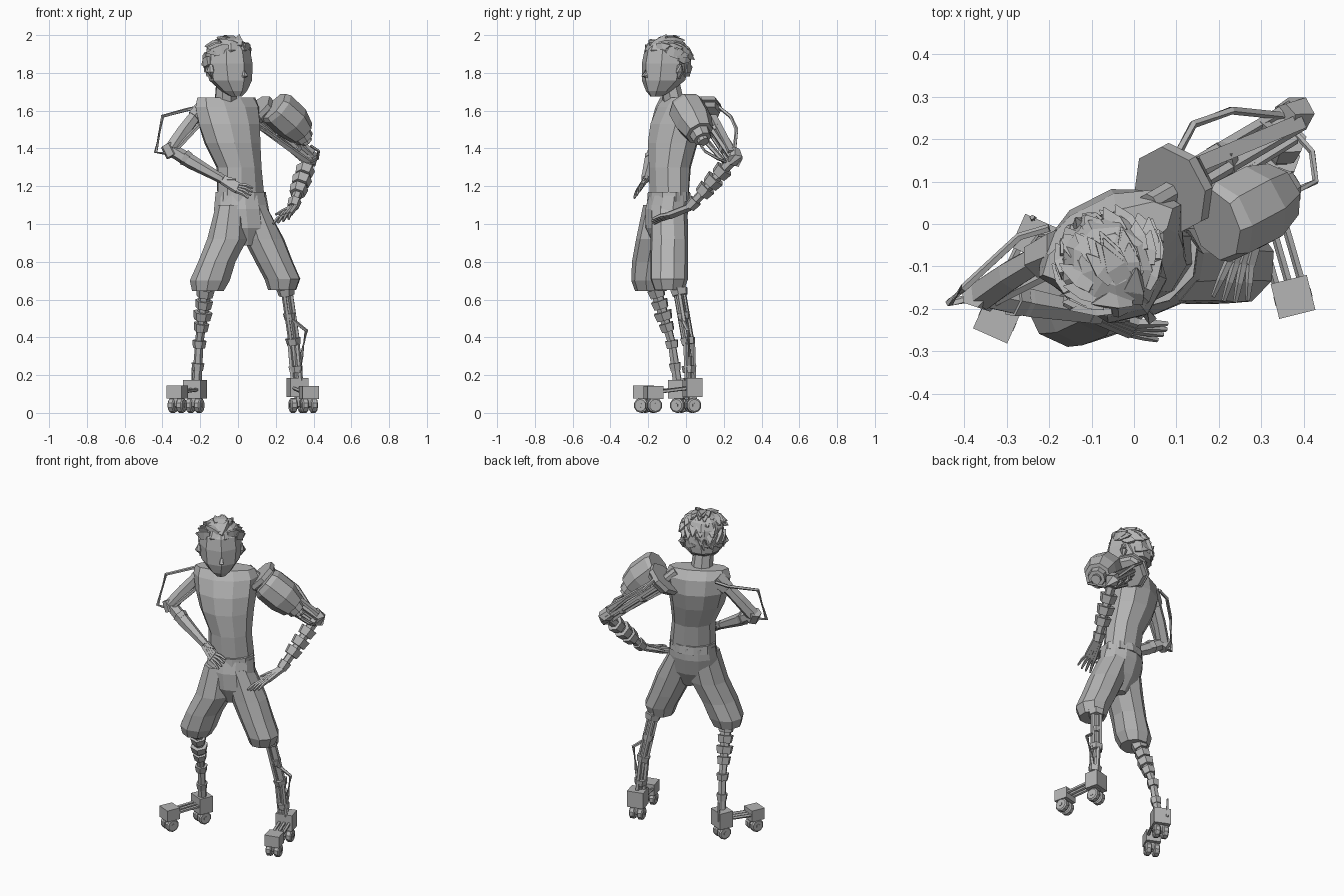
import bpy, bmesh, math, random
from mathutils import Vector, Matrix

if "Cube" in bpy.data.objects:
    bpy.data.objects.remove(bpy.data.objects["Cube"], do_unlink=True)

GREY = (0.46, 0.46, 0.46, 1)
mat = bpy.data.materials.new("plain grey")
mat.use_nodes = True
mat.diffuse_color = GREY
mat.node_tree.nodes["Principled BSDF"].inputs["Base Color"].default_value = GREY


def finish(name, bm):
    bmesh.ops.recalc_face_normals(bm, faces=bm.faces)
    me = bpy.data.meshes.new(name)
    bm.to_mesh(me)
    bm.free()
    me.materials.append(mat)
    ob = bpy.data.objects.new(name, me)
    bpy.context.collection.objects.link(ob)
    return ob


def skin(bm, rings):
    """Bridge rings of points and cap both ends."""
    vs = [[bm.verts.new(p) for p in ring] for ring in rings]
    n = len(vs[0])
    for a, b in zip(vs, vs[1:]):
        for i in range(n):
            j = (i + 1) % n
            bm.faces.new((a[i], a[j], b[j], b[i]))
    bm.faces.new(vs[0])
    bm.faces.new(vs[-1])


def loft(name, rings, yaw=0, n=8):
    """Stack of horizontal ellipses: x, y, z, half width, half depth."""
    turn = Matrix.Rotation(math.radians(yaw), 3, 'Z')
    steps = [2 * math.pi * i / n for i in range(n)]
    bm = bmesh.new()
    skin(bm, [[Vector((x, y, z)) + turn @ Vector((rx * math.cos(t), ry * math.sin(t), 0))
               for t in steps] for x, y, z, rx, ry in rings])
    return finish(name, bm)


def tube_into(bm, pts, radii, n):
    pts = [Vector(p) for p in pts]
    rings = []
    for i, p in enumerate(pts):
        d = pts[min(i + 1, len(pts) - 1)] - pts[max(i - 1, 0)]
        q = d.to_track_quat('Z', 'Y')
        r = radii[min(i, len(radii) - 1)]
        rings.append([p + q @ Vector((r * math.cos(t), r * math.sin(t), 0))
                      for t in (2 * math.pi * (k + 0.5) / n for k in range(n))])
    skin(bm, rings)


def tube(name, pts, radii, n=6):
    bm = bmesh.new()
    tube_into(bm, pts, radii, n)
    return finish(name, bm)


def box(name, centre, size, yaw=0):
    bm = bmesh.new()
    bmesh.ops.create_cube(bm, size=1)
    bmesh.ops.scale(bm, vec=size, verts=bm.verts)
    m = Matrix.Translation(centre) @ Matrix.Rotation(math.radians(yaw), 4, 'Z')
    bmesh.ops.transform(bm, matrix=m, verts=bm.verts)
    return finish(name, bm)


def collars(name, a, b, spots, width):
    """Hexagonal flared cuffs along a limb: position, radius."""
    a, b = Vector(a), Vector(b)
    d = (b - a).normalized() * width
    for i, (t, r) in enumerate(spots):
        p = a.lerp(b, t)
        tube(f"{name}_{i + 1}", [p - d, p + d], [r, r * 0.85])


def strands(name, a, b, spread, r):
    """Parallel rods around an axis."""
    a, b = Vector(a), Vector(b)
    q = (b - a).to_track_quat('Z', 'Y')
    for i in range(3):
        t = 2 * math.pi * i / 3 + 0.4
        o = q @ Vector((math.cos(t), math.sin(t), 0)) * spread
        tube(f"{name}_{i + 1}", [a + o, b + o], [r], 5)


# Torso, neck and trousers
loft("shirt", [(.015, -.09, 1.15, .135, .1), (.005, -.085, 1.3, .125, .11),
               (-.03, -.07, 1.43, .158, .13), (-.047, -.053, 1.53, .178, .13),
               (-.057, -.04, 1.62, .188, .1), (-.062, -.042, 1.67, .172, .06)], 27, 10)
loft("neck", [(-.065, -.065, 1.64, .065, .055), (-.06, -.09, 1.76, .058, .055)], 30)
loft("waistband", [(.015, -.09, 1.12, .142, .114), (.015, -.09, 1.17, .138, .11)], 15, 10)
loft("trouser_hips", [(.015, -.09, 1.15, .138, .108), (.018, -.1, 1.08, .148, .118),
                      (.03, -.11, .98, .15, .105), (.04, -.11, .885, .04, .06)], 12, 12)
loft("right_trouser_leg", [(-.03, -.12, 1.1, .085, .108), (-.055, -.15, .92, .108, .115),
                           (-.11, -.175, .8, .1, .112), (-.148, -.185, .7, .108, .105),
                           (-.158, -.185, .645, .085, .085)], -15, 9)
loft("left_trouser_leg", [(.07, -.09, 1.1, .08, .1), (.138, -.09, .92, .11, .1),
                          (.192, -.09, .8, .102, .102), (.236, -.09, .71, .097, .102),
                          (.235, -.09, .65, .075, .08)], 15, 9)

# Head, turned towards its left
YAW = 37
turn = Matrix.Rotation(math.radians(YAW), 3, 'Z')
face, side = turn @ Vector((0, -1, 0)), turn @ Vector((1, 0, 0))
head = Vector((-.048, -.107, 1.86))


def head_ring(z, ahead, rx, ry):
    p = head + face * ahead
    return (p.x, p.y, z, rx, ry)


loft("head", [head_ring(*r) for r in ((1.675, .065, .03, .03), (1.705, .045, .068, .072),
     (1.76, .015, .112, .118), (1.85, 0, .122, .132), (1.92, -.005, .112, .122),
     (1.97, -.01, .075, .08))], YAW)
loft("hair_cap", [head_ring(*r) for r in ((1.78, -.06, .09, .075), (1.84, -.035, .115, .105),
     (1.92, -.008, .118, .122), (1.96, -.008, .092, .1), (1.985, -.01, .04, .05))], YAW, 9)
tube("nose", [head + face * .12 + Vector((0, 0, -.03)),
              head + face * .143 + Vector((0, 0, -.075)),
              head + face * .11 + Vector((0, 0, -.085))], [.008, .016, .01], 4)
for tag, s in (("right", -1), ("left", 1)):
    p = head + side * s * .113 + Vector((0, 0, -.055))
    tube(tag + "_ear", [p - Vector((0, 0, .035)), p + side * s * .012,
                        p + Vector((0, 0, .035))], [.008, .022, .016], 6)

# Broad spiky locks sweeping back from the crown
random.seed(4)
bm = bmesh.new()
count = 0
while count < 46:
    v = Vector([random.gauss(0, 1) for _ in range(3)]).normalized()
    if v.z < .2 + .75 * v.dot(face):
        continue
    root = head + v * .105
    fall = Vector((v.x * .4, v.y * .4, -.15)) - face * .5
    flow = (fall - v * fall.dot(v)).normalized()
    tip = root + v * .032 + flow * random.uniform(.045, .07)
    tube_into(bm, [root - flow * .025, root + v * .01 + flow * .012, tip], [.032, .034, .002], 4)
    count += 1
finish("hair_locks", bm)


def hand(name, wrist, knuckle, tips, spread, thumb):
    wrist, knuckle, tips, spread = map(Vector, (wrist, knuckle, tips, spread))
    bm = bmesh.new()
    for i in range(4):
        k = i - 1.5
        a = knuckle + spread * k
        tip = tips + spread * k * 1.6 - (tips - knuckle) * (.07 * abs(k))
        tube_into(bm, [wrist + spread * k * .6, a], [.016, .014], 5)
        tube_into(bm, [a, a.lerp(tip, .5) + Vector((0, 0, .006)), tip], [.011, .01, .006], 5)
    tube_into(bm, [wrist, wrist.lerp(Vector(thumb), .6), thumb], [.014, .012, .006], 5)
    finish(name, bm)


# Right arm, hand resting on the waist
SH, EL, WR = (-.205, -.07, 1.6), (-.355, -.165, 1.395), (-.08, -.215, 1.235)
tube("right_shoulder", [(-.17, -.06, 1.62), (-.23, -.085, 1.56)], [.055, .045])
tube("right_upper_arm", [SH, (-.29, -.12, 1.49), EL], [.034, .038, .04])
tube("right_upper_arm_rod", [(-.18, -.11, 1.55), (-.33, -.185, 1.39)], [.012], 5)
tube("right_elbow", [(-.375, -.16, 1.42), (-.345, -.17, 1.36)], [.038])
tube("right_forearm", [EL, (-.25, -.185, 1.33), WR], [.034, .038, .024])
collars("right_forearm_cuff", EL, WR, ((.3, .044), (.95, .028)), .015)
tube("right_arm_hoop", [(-.2, -.01, 1.62), (-.27, -.03, 1.605), (-.4, -.15, 1.57),
                        (-.435, -.185, 1.38), (-.36, -.17, 1.37)], [.01], 5)
hand("right_hand", WR, (.0, -.245, 1.19), (.075, -.255, 1.16), (-.005, -.008, -.011),
     (-.01, -.225, 1.235))

# Left arm: shoulder flange, rods, elbow joint, banded forearm
SH, EL, WR = (.08, .075, 1.6), (.375, .25, 1.345), (.29, .02, 1.09)
tube("left_shoulder_axle", [(.035, .045, 1.65), (.13, .1, 1.55)], [.028], 8)
tube("left_shoulder_flange", [(.085, .08, 1.607), (.102, .089, 1.587)], [.108], 8)
tube("left_shoulder_flange_rim", [(.106, .091, 1.582), (.12, .098, 1.565)], [.1, .085], 8)
strands("left_upper_arm_rod", (.12, .1, 1.565), EL, .03, .015)
tube("left_upper_arm_core", [(.11, .1, 1.57), EL], [.028, .024])
tube("left_upper_arm_beam", [(.15, .14, 1.565), (.39, .24, 1.375)], [.026], 4)
collars("left_upper_arm_cuff", SH, EL, ((.45, .048), (.78, .042)), .012)
tube("left_elbow", [(.355, .25, 1.385), (.385, .26, 1.35), (.385, .25, 1.31)],
     [.036, .044, .03])
tube("left_arm_hoop", [(.1, .16, 1.63), (.14, .235, 1.57), (.23, .268, 1.5), (.36, .255, 1.37)],
     [.01], 5)
tube("left_elbow_hose", [(.385, .21, 1.33), (.42, .17, 1.345), (.428, .1, 1.385),
                         (.385, .08, 1.415)], [.008], 5)
tube("left_forearm", [EL, WR], [.03, .024])
collars("left_forearm_cuff", EL, WR, ((.27, .052), (.47, .054), (.66, .05), (.93, .036)), .025)
hand("left_hand", WR, (.25, -.09, 1.045), (.225, -.185, 1.01), (.017, -.002, .005),
     (.2, -.07, 1.05))

# Left shoulder canister
tube("left_canister", [(.192, -.002, 1.625), (.21, .005, 1.61), (.285, .042, 1.54),
                       (.335, .072, 1.483)], [.088, .1, .1, .076], 8)
tube("left_canister_neck", [(.325, .068, 1.49), (.355, .087, 1.45)], [.058, .05], 8)
tube("left_canister_nozzle", [(.35, .084, 1.455), (.368, .095, 1.433)], [.03], 8)
tube("left_canister_bracket", [(.1, .07, 1.58), (.22, .02, 1.59)], [.035], 6)
for i in range(3):
    tube(f"left_armpit_rod_{i + 1}", [(.1 + .02 * i, .05, 1.52 - .012 * i),
                                     (.36 + .01 * i, .2, 1.33)], [.012], 5)

# Right lower leg: bent stack of flared segments
KN, MID, AN = (-.17, -.165, .67), (-.205, -.075, .37), (-.218, -.045, .16)
tube("right_shin", [KN, MID, AN], [.034, .022, .026])
collars("right_upper_segment", KN, MID, ((.12, .05), (.32, .048), (.52, .052), (.72, .042)), .022)
collars("right_lower_segment", MID, AN, ((.03, .038), (.6, .034)), .02)

# Left lower leg: thin rods, bent at a cuff, with a side strut
KN, MID, AN = (.25, -.04, .67), (.294, .012, .37), (.312, .018, .17)
for part, a, b in (("upper", KN, MID), ("lower", MID, AN)):
    strands(f"left_{part}_shin_rod", a, b, .024, .013)
tube("left_shin_core", [KN, MID, AN], [.022, .02, .018])
collars("left_upper_shin_cuff", KN, MID, ((.1, .05), (.53, .034), (.97, .042)), .018)
collars("left_lower_shin_cuff", MID, AN, ((.7, .04),), .018)
tube("left_side_strut", [(.28, -.02, .5), (.362, .01, .435), (.335, .02, .3), (.315, .02, .19)],
     [.011], 5)


def foot(tag, heel, toe, yaw):
    """Wheeled heel and toe blocks joined by bars."""
    across = Matrix.Rotation(math.radians(yaw), 3, 'Z') @ Vector((1, 0, 0))
    heel, toe = Vector(heel), Vector(toe)
    box(tag + "_heel_block", heel, (.1, .085, .1), yaw)
    box(tag + "_toe_block", toe, (.088, .085, .07), yaw)
    for i in (-1, 0, 1):
        o = across * i * .03
        tube(f"{tag}_foot_bar_{i + 2}", [heel + o, toe + o], [.01], 5)
    for part, block in (("heel", heel), ("toe", toe)):
        c = Vector((block.x, block.y, .04))
        tube(f"{tag}_{part}_axle", [c - across * .045, c + across * .045], [.012], 6)
        box(f"{tag}_{part}_fork", c + Vector((0, 0, .025)), (.022, .04, .06), yaw)
        for s in (-1, 1):
            tube(f"{tag}_{part}_wheel_{(s + 3) // 2}",
                 [c + across * s * w for w in (.007, .013, .036, .042)],
                 [.032, .04, .04, .032], 10)


foot("right", (-.228, -.035, .125), (-.322, -.225, .11), -24)
foot("left", (.315, .035, .135), (.375, -.172, .108), 14)
tube("right_heel_pin", [(-.238, .012, .12), (-.24, .016, .24)], [.009, .006], 5)
